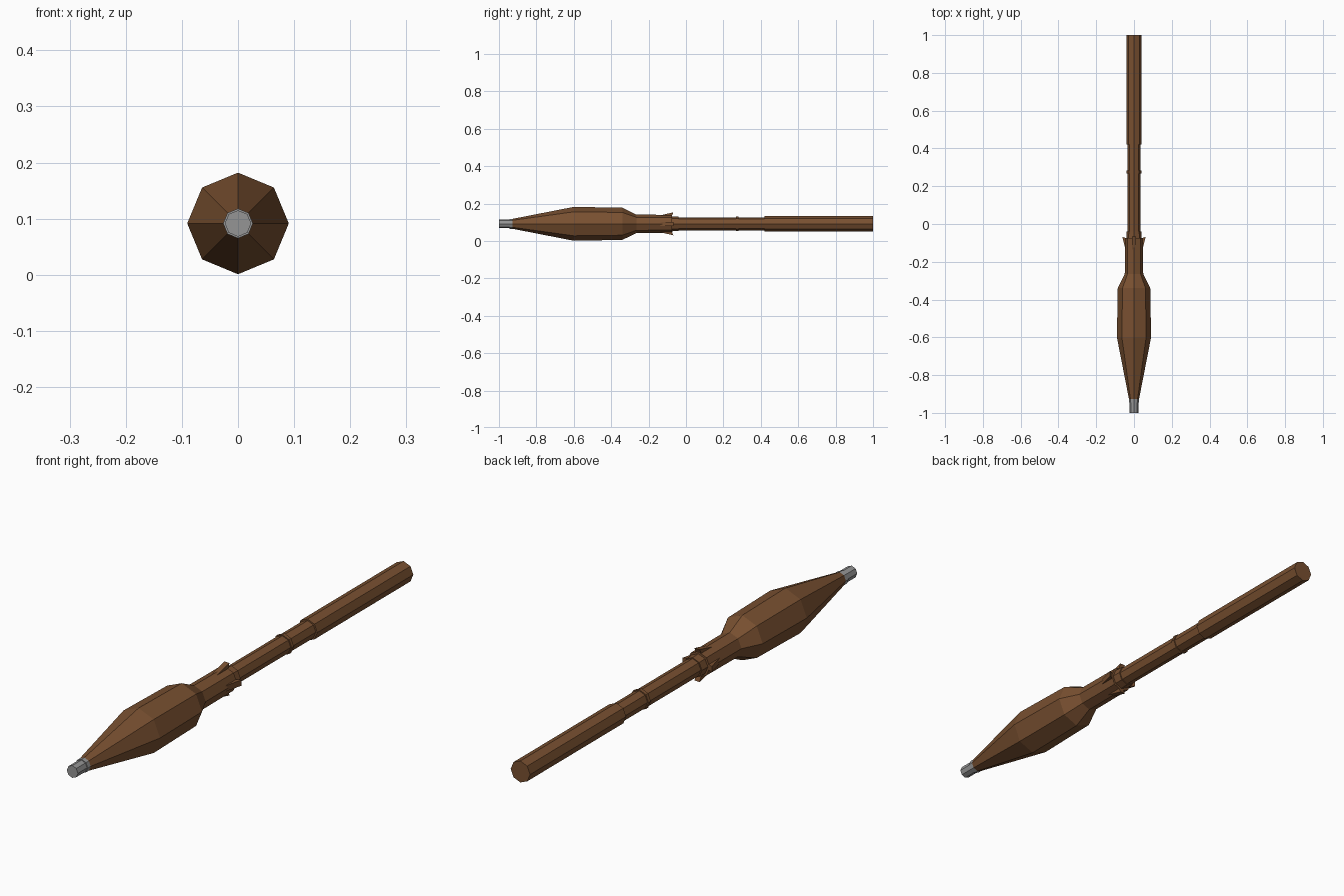
import bpy, bmesh, math

if "Cube" in bpy.data.objects:
    bpy.data.objects.remove(bpy.data.objects["Cube"])

CZ = 0.0915  # height of the long axis
SIDES = 8

def material(name, rgb):
    m = bpy.data.materials.new(name)
    m.diffuse_color = (*rgb, 1)
    m.use_nodes = True
    m.node_tree.nodes["Principled BSDF"].inputs["Base Color"].default_value = m.diffuse_color
    return m

brown = material("brown", (0.19, 0.080, 0.030))
grey = material("grey", (0.30, 0.30, 0.30))

def finish(name, bm, mat):
    bmesh.ops.recalc_face_normals(bm, faces=bm.faces[:])
    me = bpy.data.meshes.new(name)
    bm.to_mesh(me)
    bm.free()
    me.materials.append(mat)
    ob = bpy.data.objects.new(name, me)
    bpy.context.collection.objects.link(ob)
    return ob

def lathe(name, profile, mat):
    """Closed eight-sided solid along y from (y, radius) pairs."""
    bm = bmesh.new()
    rings = []
    for y, r in profile:
        rings.append([bm.verts.new((r * math.cos(a), y, CZ + r * math.sin(a)))
                      for a in (2 * math.pi * i / SIDES for i in range(SIDES))])
    for a, b in zip(rings, rings[1:]):
        for i in range(SIDES):
            j = (i + 1) % SIDES
            bm.faces.new((a[i], a[j], b[j], b[i]))
    bm.faces.new(rings[0])
    bm.faces.new(rings[-1])
    return finish(name, bm, mat)

def flared_tab(name, angle, mat):
    """Wedge that rises from the sleeve surface towards the rear."""
    bm = bmesh.new()
    c, s = math.cos(angle), math.sin(angle)
    def vert(r, w, y):
        return bm.verts.new((r * c - w * s, y, CZ + r * s + w * c))
    pairs = [[vert(r, w, y) for r, y in ((0.044, -0.14), (0.062, -0.067), (0.044, -0.075))]
             for w in (-0.011, 0.011)]
    bm.faces.new(pairs[0])
    bm.faces.new(pairs[1])
    for i in range(3):
        j = (i + 1) % 3
        bm.faces.new((pairs[0][i], pairs[0][j], pairs[1][j], pairs[1][i]))
    return finish(name, bm, mat)

# Nose: metal tip with a slightly wider collar
lathe("nose_tip", [(-1.0, 0.0235), (-0.945, 0.0235), (-0.945, 0.0265), (-0.925, 0.0265)], grey)

# Bulging head that narrows into the sleeve
lathe("head", [(-0.93, 0.026), (-0.60, 0.0905), (-0.34, 0.086), (-0.265, 0.049), (-0.075, 0.048)], brown)

# Four flared tabs at the back of the sleeve
for k in range(4):
    flared_tab(f"flared_tab_{k + 1}", k * math.pi / 2, brown)

# Shaft, small bands and thicker tail tube
lathe("shaft", [(-0.08, 0.035), (0.43, 0.035)], brown)
lathe("front_band", [(-0.08, 0.040), (-0.04, 0.039)], brown)
lathe("middle_band", [(0.268, 0.039), (0.282, 0.039)], brown)
lathe("tail_tube", [(0.42, 0.041), (1.0, 0.041)], brown)
